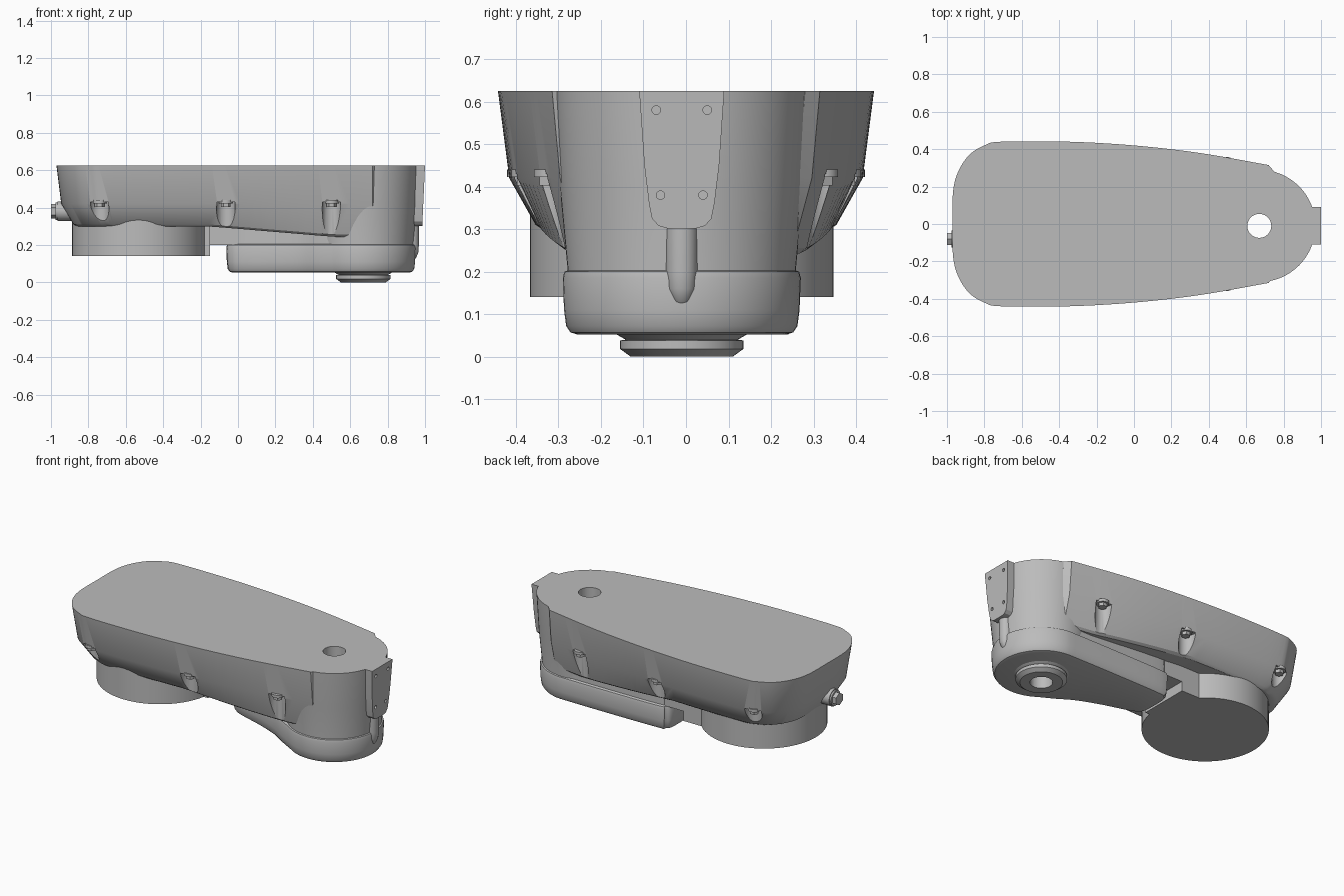
import bpy, bmesh
from math import sin, cos, pi, radians
from mathutils import Vector, Matrix

if "Cube" in bpy.data.objects:
    bpy.data.objects.remove(bpy.data.objects["Cube"])

grey = bpy.data.materials.new("cast_grey")
grey.use_nodes = True
grey.diffuse_color = (0.5, 0.5, 0.5, 1)
grey.node_tree.nodes["Principled BSDF"].inputs["Base Color"].default_value = (0.5, 0.5, 0.5, 1)

CY = -0.01            # axis line of the round parts
HUB = (0.67, CY)      # shaft axis
TOP = 0.625


def loft(name, rings):
    """Closed skin through rings of equal point count."""
    bm = bmesh.new()
    loops = [[bm.verts.new(p) for p in ring] for ring in rings]
    n = len(loops[0])
    for a, b in zip(loops, loops[1:]):
        for i in range(n):
            j = (i + 1) % n
            bm.faces.new((a[i], a[j], b[j], b[i]))
    caps = [bm.faces.new(loops[0]), bm.faces.new(loops[-1])]
    bmesh.ops.triangulate(bm, faces=caps)
    bmesh.ops.recalc_face_normals(bm, faces=bm.faces)
    mesh = bpy.data.meshes.new(name)
    bm.to_mesh(mesh)
    bm.free()
    mesh.materials.append(grey)
    ob = bpy.data.objects.new(name, mesh)
    bpy.context.collection.objects.link(ob)
    return ob


def circle(x, y, z, r, n=48):
    return [(x + r * cos(2 * pi * i / n), y + r * sin(2 * pi * i / n), z) for i in range(n)]


def turned(name, x, y, profile, n=48):
    """Round part from (radius, height) pairs."""
    return loft(name, [circle(x, y, z, r, n) for r, z in profile])


def box(name, x0, x1, y0, y1, z0, z1):
    return loft(name, [[(x0, y0, z), (x1, y0, z), (x1, y1, z), (x0, y1, z)] for z in (z0, z1)])


def inset(points, d):
    """Shrink a counter-clockwise outline by d."""
    out = []
    for i, p in enumerate(points):
        t = (Vector(points[(i + 1) % len(points)]) - Vector(points[i - 1])).normalized()
        out.append((p[0] - t.y * d, p[1] + t.x * d))
    return out


def smooth_path(pts, steps=5):
    """Curve passing through open control points."""
    p = [Vector(q) for q in [pts[0]] + pts + [pts[-1]]]
    out = []
    for a, b, c, d in zip(p, p[1:], p[2:], p[3:]):
        for k in range(steps):
            t = k / steps
            out.append(tuple(0.5 * (2 * b + (c - a) * t + (2 * a - 5 * b + 4 * c - d) * t * t
                                    + (3 * b - a - 3 * c + d) * t ** 3)))
    return out + [pts[-1]]


def cut(ob, cutters):
    bpy.context.view_layer.objects.active = ob
    for c in cutters:
        m = ob.modifiers.new("cut", "BOOLEAN")
        m.operation, m.solver, m.object = "DIFFERENCE", "EXACT", c
        bpy.ops.object.modifier_apply(modifier=m.name)


# Main housing: drafted wall, break line, sloping skirt
side = smooth_path([(-0.97, 0.0), (-0.968, 0.17), (-0.94, 0.28), (-0.88, 0.37), (-0.8, 0.42),
                    (-0.71, 0.44), (-0.35, 0.44), (0.0, 0.42), (0.35, 0.38), (0.72, 0.315)])
side.append((0.75, 0.28))
outline = side[1:] + [(x, -y) for x, y in reversed(side[1:])] + [side[0]]


def level(sx, sy, zf):
    return [(0.74 + (x - 0.74) * sx, y * sy, zf(x)) for x, y in outline]


def skirt_z(drop):
    return lambda x: 0.31 - drop - 0.055 * min(1, max(0, (x + 0.2) / 0.7))


housing = loft("main_housing", [
    level(1, 1, lambda x: TOP),
    level(0.985, 0.94, lambda x: 0.42),
    level(0.947, 0.8, skirt_z(0)),
    level(0.935, 0.76, skirt_z(0.012)),
])

# Round end housing and rear drum
end = turned("end_housing", *HUB, [(0.3, TOP), (0.287, 0.4), (0.268, 0.2), (0.268, 0.15)], 64)
turned("drum", -0.53, CY, [(0.357, 0.14), (0.357, 0.34)], 64)

# Lower cover: round lobe with an arm swept toward the back
lobe = [(HUB[0] + 0.28 * cos(radians(a)), CY + 0.28 * sin(radians(a))) for a in range(-125, 91, 6)]
arm = smooth_path([lobe[-1], (0.4, 0.27), (0.02, 0.265), (-0.035, 0.245), (-0.06, 0.2),
                   (-0.06, 0.06), (-0.04, 0.01), (0.02, -0.025), (0.18, -0.075),
                   (0.32, -0.13), (0.42, -0.19), lobe[0]])
plan = lobe + arm[1:-1]
cover = loft("lower_cover", [
    [(x, y, z) for x, y in inset(plan, d)]
    for d, z in [(0.035, 0.052), (0.018, 0.057), (0.008, 0.072), (0.003, 0.11),
                 (0, 0.185), (0.004, 0.2), (0.018, 0.205), (0.02, 0.3)]])

# Shaft hub
hub = turned("shaft_hub", *HUB, [(0.12, 0), (0.145, 0.018), (0.145, 0.038),
                                 (0.132, 0.04), (0.16, 0.056), (0.16, 0.1)])

# Through bore
bore = turned("bore_cutter", *HUB, [(0.064, -0.1), (0.064, 0.8)])
for ob in (housing, end, cover, hub):
    cut(ob, [bore])

# Bolt pockets along both skirts, each with a hexagon bolt under its roof
cutters = [bore]
for i, (x, y) in enumerate([(-0.74, 0.385), (-0.065, 0.375), (0.5, 0.322)]):
    for s, tag in ((1, "left"), (-1, "right")):
        c = turned("pocket_cutter", x, s * (y + 0.012), [(0.05, 0.2), (0.05, 0.43)], 32)
        cut(housing, [c])
        cutters.append(c)
        turned(f"bolt_washer_{tag}_{i}", x, s * y, [(0.036, 0.422), (0.036, 0.44)], 24)
        turned(f"bolt_head_{tag}_{i}", x, s * y, [(0.026, 0.402), (0.026, 0.43)], 6)

# Mounting plate on the end, narrowing to a rounded foot
half = [(0.1, TOP), (0.088, 0.45), (0.077, 0.36), (0.07, 0.325), (0.055, 0.308), (0.035, 0.302)]
shape = [(CY + y, z) for y, z in half] + [(CY - y, z) for y, z in reversed(half)]


def face_x(z):
    return 0.985 + 0.015 * (z - 0.3) / 0.325


plate = loft("mounting_plate", [[(0.88, y, z) for y, z in shape],
                                [(face_x(z), y, z) for y, z in shape]])
for z, w in ((0.58, 0.06), (0.38, 0.05)):
    for s in (-1, 1):
        c = turned("screw_hole_cutter", 0, 0, [(0.01, -0.03), (0.01, 0.03)], 20)
        c.data.transform(Matrix.Translation((face_x(z), CY + s * w, z)) @ Matrix.Rotation(pi / 2, 4, "Y"))
        cut(plate, [c])
        cutters.append(c)

# Rounded rib below the plate
turned("end_rib", 0.93, CY, [(0.038, 0.32), (0.037, 0.2), (0.034, 0.16), (0.022, 0.13), (0.008, 0.118)], 32)

# Web between drum and cover
box("drum_tab", -0.3, -0.15, -0.08, 0.24, 0.14, 0.3)
box("bridge", -0.2, 0.0, 0.0, 0.24, 0.2, 0.3)

# Drain plug on the rear wall
for name, x0, x1, r, n in (("plug_boss", -0.965, -0.88, 0.052, 32),
                           ("plug_flange", -0.975, -0.94, 0.046, 32),
                           ("plug_head", -1.0, -0.94, 0.038, 6)):
    ob = turned(name, 0, 0, [(r, x0), (r, x1)], n)
    ob.data.transform(Matrix.Translation((0, -0.08, 0.38)) @ Matrix.Rotation(pi / 2, 4, "Y"))

# Remove cutters, then shade
for c in cutters:
    bpy.data.objects.remove(c)
for ob in [o for o in bpy.context.collection.objects if o.type == "MESH"]:
    bpy.ops.object.select_all(action="DESELECT")
    ob.select_set(True)
    bpy.context.view_layer.objects.active = ob
    bpy.ops.object.shade_smooth_by_angle(angle=radians(28))
